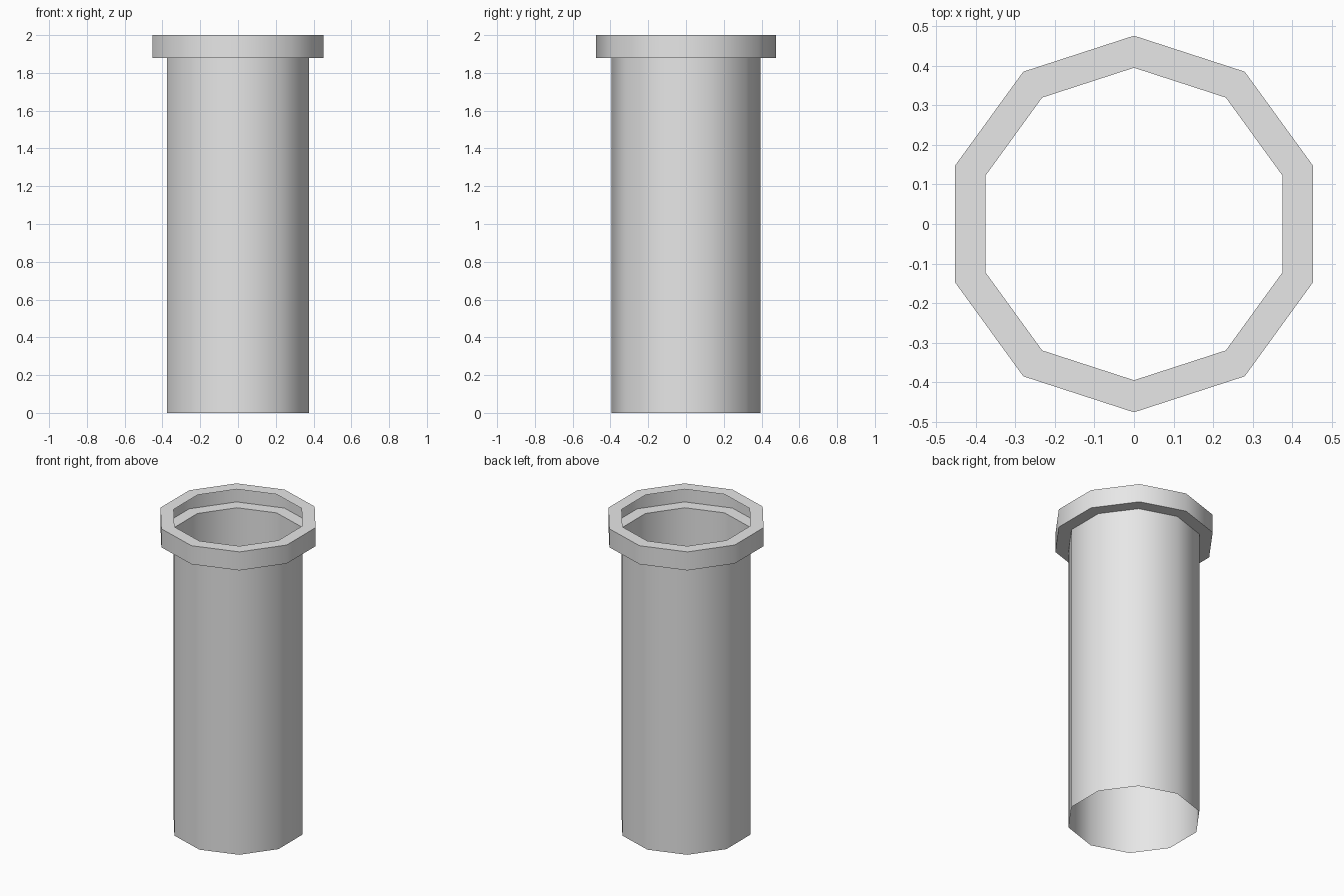
import bpy, bmesh
from math import radians
from mathutils import Matrix, Vector

cube = bpy.data.objects.get("Cube")
if cube:
    bpy.data.objects.remove(cube, do_unlink=True)

SIDES = 10
TUBE_R, RIM_R = 0.395, 0.476
RIM_Z, TOP_Z = 1.88, 2.0

grey = bpy.data.materials.new("light grey")
grey.use_nodes = True
colour = (0.8, 0.8, 0.8, 1)
grey.diffuse_color = colour
grey.node_tree.nodes["Principled BSDF"].inputs["Base Color"].default_value = colour


def lathe(name, profile):
    """Sweep an open (radius, height) profile into a ten-sided thin shell."""
    bm = bmesh.new()
    turns = [Matrix.Rotation(radians(360 * i / SIDES), 3, "Z") for i in range(SIDES)]
    rings = [[bm.verts.new(t @ Vector((0, r, z))) for t in turns] for r, z in profile]
    for low, high in zip(rings, rings[1:]):
        for i in range(SIDES):
            j = (i + 1) % SIDES
            bm.faces.new((low[i], low[j], high[j], high[i]))
    mesh = bpy.data.meshes.new(name)
    bm.to_mesh(mesh)
    bm.free()
    mesh.materials.append(grey)
    obj = bpy.data.objects.new(name, mesh)
    bpy.context.collection.objects.link(obj)
    # Smooth around the sides, sharp at the rim corners
    bpy.ops.object.select_all(action="DESELECT")
    obj.select_set(True)
    bpy.context.view_layer.objects.active = obj
    bpy.ops.object.shade_smooth_by_angle(angle=radians(50))
    return obj


# Open-ended tube
lathe("tube", [(TUBE_R, 0), (TUBE_R, RIM_Z)])

# Hollow rim, open towards the inside
lathe("rim", [(TUBE_R, RIM_Z), (RIM_R, RIM_Z), (RIM_R, TOP_Z), (TUBE_R, TOP_Z)])
